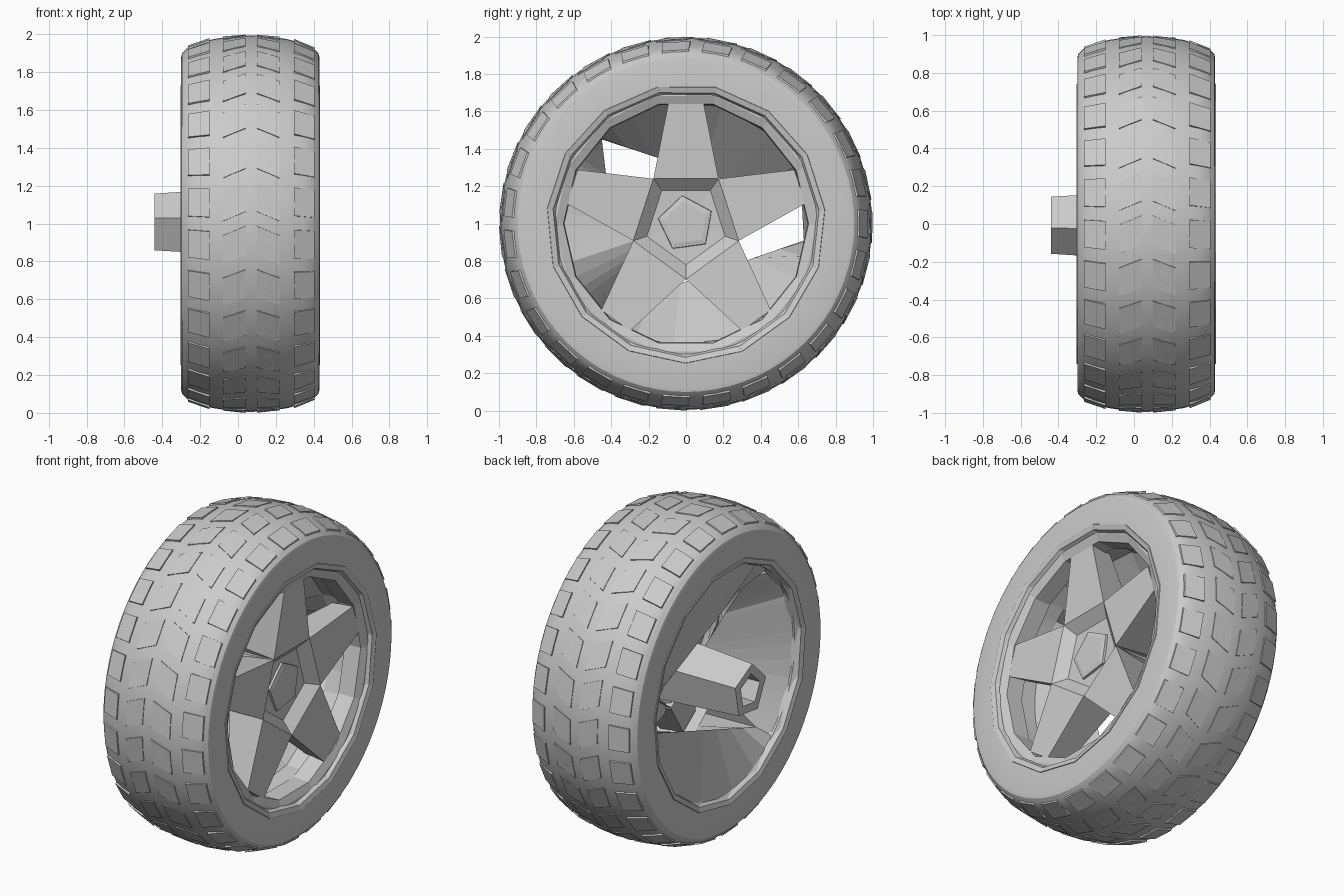
import bpy
import bmesh
from math import sin, cos, pi, tau, radians
from mathutils import Vector

if "Cube" in bpy.data.objects:
    bpy.data.objects.remove(bpy.data.objects["Cube"])

grey = bpy.data.materials.new("light grey")
grey.use_nodes = True
grey.diffuse_color = (0.6, 0.6, 0.6, 1)
grey.node_tree.nodes["Principled BSDF"].inputs["Base Color"].default_value = (0.6, 0.6, 0.6, 1)


def polar(x, r, a):
    """Point at radius r and angle a around the axle."""
    return Vector((x, r * cos(a), 1 + r * sin(a)))


def finish(name, bm, smooth=False):
    bmesh.ops.recalc_face_normals(bm, faces=bm.faces)
    mesh = bpy.data.meshes.new(name)
    bm.to_mesh(mesh)
    bm.free()
    mesh.materials.append(grey)
    ob = bpy.data.objects.new(name, mesh)
    bpy.context.collection.objects.link(ob)
    if smooth:
        bpy.ops.object.select_all(action='DESELECT')
        bpy.context.view_layer.objects.active = ob
        ob.select_set(True)
        bpy.ops.object.shade_smooth_by_angle(angle=radians(30))


def loft(bm, rings, closed=False, caps=False):
    """Join rings of equal length with quads."""
    loops = [[bm.verts.new(p) for p in ring] for ring in rings]
    n = len(loops[0])
    pairs = list(zip(loops, loops[1:]))
    if closed:
        pairs.append((loops[-1], loops[0]))
    for a, b in pairs:
        for i in range(n):
            j = (i + 1) % n
            bm.faces.new((a[i], a[j], b[j], b[i]))
    if caps:
        bm.faces.new(loops[0])
        bm.faces.new(loops[-1])


def lathe(name, profile, sides, smooth=False, closed=False, turn=0.0):
    bm = bmesh.new()
    loft(bm, [[polar(x, r, turn + tau * i / sides) for i in range(sides)]
              for x, r in profile], closed)
    finish(name, bm, smooth)


# Tire: rounded tread, bevelled shoulders and flat sidewalls
MID = 0.065
half = [(0.0, 0.995), (0.1, 0.99), (0.2, 0.974), (0.28, 0.95), (0.33, 0.93),
        (0.345, 0.915), (0.36, 0.9), (0.365, 0.88), (0.365, 0.73), (0.33, 0.69)]
profile = [(MID - x, r) for x, r in reversed(half)] + [(MID + x, r) for x, r in half[1:]]
lathe("tire", profile, 72, smooth=True, closed=True)


def tread_radius(x):
    d = abs(x - MID)
    for (x0, r0), (x1, r1) in zip(half, half[1:]):
        if x0 <= d <= x1:
            return r0 + (r1 - r0) * (d - x0) / (x1 - x0)
    return half[-1][1]


# Tread blocks: raised shoulder rows, shallow skewed centre rows
COUNT = 27


def tread_row(name, x0, x1, height, skew):
    bm = bmesh.new()
    for k in range(COUNT):
        a = tau * k / COUNT
        rings = []
        for lift, length in ((-0.03, 0.165), (height, 0.155)):
            ring = []
            for x, side in ((x0, -1), (x1, -1), (x1, 1), (x0, 1)):
                lean = skew if x == x1 else -skew
                ring.append(polar(x, tread_radius(x) + lift, a + lean + side * length / 2))
            rings.append(ring)
        loft(bm, rings, caps=True)
    finish(name, bm)


tread_row("tread_shoulder_right", -0.265, -0.15, 0.011, 0.004)
tread_row("tread_shoulder_left", 0.295, 0.405, 0.011, 0.004)
tread_row("tread_centre_right", -0.08, 0.04, 0.006, -0.025)
tread_row("tread_centre_left", 0.10, 0.22, 0.006, 0.025)

# Faceted rim lips on both sides, turned against each other for a rough step
lathe("rim_lip_outer", [(0.40, 0.76), (0.434, 0.745), (0.425, 0.715), (0.395, 0.70)], 15, turn=0.1)
lathe("rim_step_outer", [(0.40, 0.73), (0.405, 0.70), (0.385, 0.655), (0.28, 0.65)], 14)
lathe("rim_lip_inner", [(-0.27, 0.76), (-0.305, 0.745), (-0.295, 0.715), (-0.23, 0.69)], 15, turn=0.1)

# Barrel: funnels from both round openings to an uneven waist, deeper on one side
waist = [Vector(p) for p in ((-0.12, -0.45, 0.45), (0.02, -0.42, 0.2), (0.12, -0.24, -0.08),
                             (-0.18, -0.43, -0.46), (-0.2, 0.63, -0.09), (-0.2, 0.62, 0.1))]
points = [p.lerp(q, i / 8) for p, q in zip(waist, waist[1:] + waist[:1]) for i in range(8)]


def ring_towards(x, r):
    flat = [Vector((0, p.y, p.z)).normalized() * r for p in points]
    return [Vector((x, p.y, 1 + p.z)) for p in flat]


bm = bmesh.new()
loft(bm, [ring_towards(-0.27, 0.71), [p + Vector((0, 0, 1)) for p in points],
          ring_towards(0.18, 0.655), ring_towards(0.38, 0.67)])
finish("rim_barrel", bm)

# Five wedge spokes meeting in a star
bm = bmesh.new()
for k in range(5):
    a = pi / 2 + tau * k / 5
    out = Vector((0, cos(a), sin(a)))
    side = Vector((0, -sin(a), cos(a)))

    def section(r, w, front, back):
        base = Vector((0, 0, 1)) + out * r
        return [base + side * (s * width) + Vector((x, 0, 0))
                for s, width, x in ((-1, w, front), (1, w, front), (1, w * 0.8, back), (-1, w * 0.8, back))]

    loft(bm, [section(0.19, 0.138, 0.30, 0.12), section(0.24, 0.174, 0.37, 0.12),
              section(0.64, 0.095, 0.385, 0.24)], caps=True)
finish("spokes", bm)

# Hub: five-sided recess, cap and hollow tapered axle tube
lathe("hub", [(0.10, 0.25), (0.37, 0.297), (0.31, 0.22), (0.30, 0.0)], 5, turn=pi / 2 + pi / 5)
lathe("hub_cap", [(0.26, 0.16), (0.32, 0.15), (0.325, 0.12), (0.325, 0.0)], 5, turn=0.45)
lathe("axle_tube", [(0.15, 0.20), (-0.44, 0.16), (-0.44, 0.10), (-0.25, 0.09), (-0.25, 0.0)], 5, turn=0.45)
